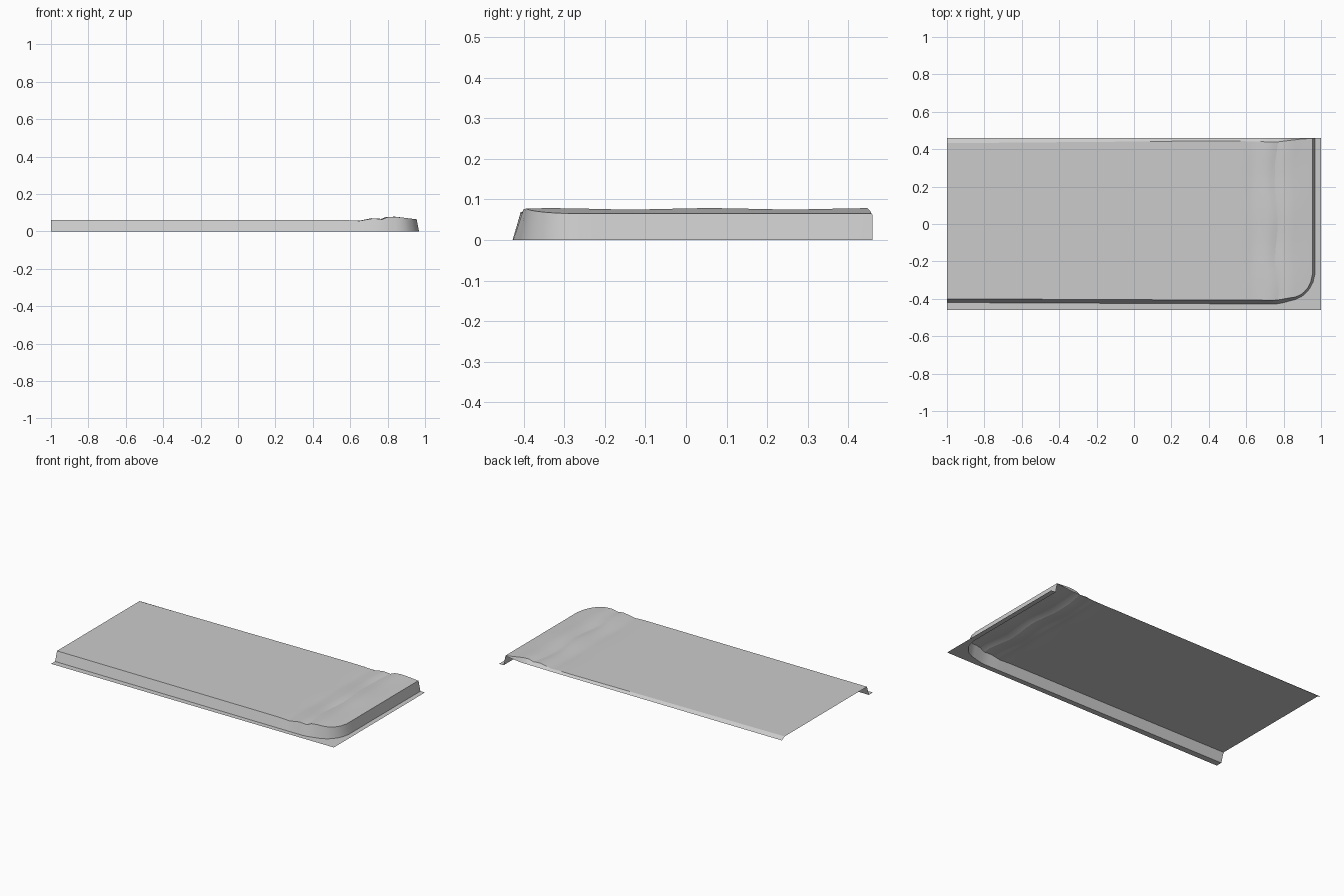
import bpy, math

if "Cube" in bpy.data.objects:
    bpy.data.objects.remove(bpy.data.objects["Cube"])

def lerp_table(table, t):
    if t <= table[0][0]:
        return table[0][1]
    for (a, va), (b, vb) in zip(table, table[1:]):
        if t <= b:
            return va + (vb - va) * (t - a) / (b - a)
    return table[-1][1]

def loft(name, rows):
    n = len(rows[0])
    verts = [p for row in rows for p in row]
    faces = [(i*n + j, (i+1)*n + j, (i+1)*n + j + 1, i*n + j + 1)
             for i in range(len(rows) - 1) for j in range(n - 1)]
    mesh = bpy.data.meshes.new(name)
    mesh.from_pydata(verts, [], faces)
    mesh.update()
    ob = bpy.data.objects.new(name, mesh)
    bpy.context.collection.objects.link(ob)
    bpy.context.view_layer.objects.active = ob
    ob.select_set(True)
    bpy.ops.object.shade_smooth_by_angle(angle=math.radians(25))
    ob.select_set(False)
    return ob

# Profiles: height along the bed, rounded front corner, sloping rear hem
height = [(-1, .06), (.58, .06), (.65, .056), (.69, .063), (.72, .068),
          (.75, .066), (.77, .063), (.80, .075), (.84, .077), (.89, .072), (.955, .065)]
front_y = [(-1, -.40), (.76, -.408), (.82, -.397), (.86, -.391), (.90, -.375),
           (.93, -.34), (.945, -.31), (.955, -.265)]
ridge_y = [(-1, .432), (.5, .445), (.76, .438), (.90, .455), (.955, .457)]
rear_z = [(-1, .045), (.6, .048), (.85, .05), (.955, .063)]
crease = [(-.4, .01), (-.2, -.02), (0, 0), (.2, -.02), (.35, -.015), (.44, .005)]
stations = [-1, -.6, -.2, .2, .5, .58, .62, .65, .67, .69, .72, .75, .77,
            .80, .82, .84, .86, .89, .91, .93, .945, .955]
ACROSS = 16

def top_row(x):
    y0, y1 = lerp_table(front_y, x), lerp_table(ridge_y, x)
    row = []
    for j in range(ACROSS + 1):
        y = y0 + (y1 - y0) * j / ACROSS
        amount = max(0, 1 - abs(x - .76) / .17)
        shift = lerp_table(crease, y) * amount if 0 < j < ACROSS else 0
        z = lerp_table(height, x)
        z += .003 * math.sin(y * 16 + .6) * amount
        row.append((x + shift, y, z))
    row.append((x, .46, lerp_table(rear_z, x)))
    return row

# Top sheet with the pillow bulge
rows = [top_row(x) for x in stations]
loft("top_cover", rows)

# Draped walls round the front and the head end
edge = [r[0] for r in rows] + rows[-1][1:]
foot = []
for k, (x, y, z) in enumerate(edge):
    t = max(0, min(1, (x - .80) / .155))
    t = 1 if k >= len(rows) else t
    foot.append((x + .013 * t, y - .02 * (1 - t), 0))
walls = loft("side_drape", [list(r) for r in zip(foot, edge)])

# Flat hem lying on the floor
outer = []
for k, (x, y, z) in enumerate(foot):
    if k < len(rows) - 3:
        outer.append((-1 if k == 0 else x + max(0, x - .85), -.46, 0))
    elif k < len(rows) - 1:
        outer.append((1, -.46, 0))
    else:
        outer.append((1, y, 0))
loft("floor_hem", [list(r) for r in zip(outer, foot)])
